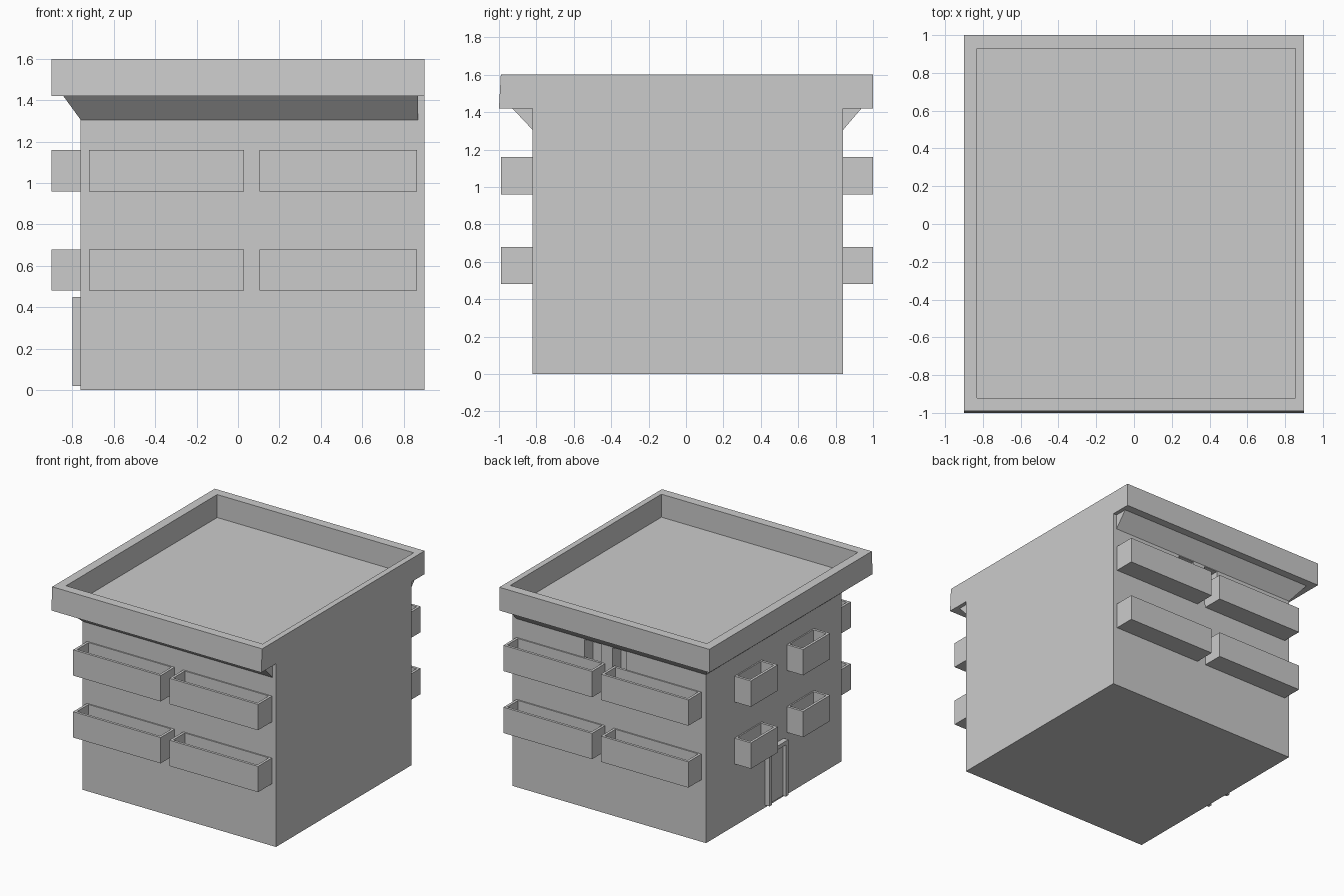
import bpy, bmesh

if "Cube" in bpy.data.objects:
    bpy.data.objects.remove(bpy.data.objects["Cube"])


def make_object(name, bm):
    bmesh.ops.recalc_face_normals(bm, faces=bm.faces)
    mesh = bpy.data.meshes.new(name)
    bm.to_mesh(mesh)
    bm.free()
    obj = bpy.data.objects.new(name, mesh)
    bpy.context.collection.objects.link(obj)
    return obj


def rect(bm, x0, x1, y0, y1, z):
    return [bm.verts.new((x, y, z)) for x, y in ((x0, y0), (x1, y0), (x1, y1), (x0, y1))]


def bridge(bm, a, b):
    for i in range(len(a)):
        j = (i + 1) % len(a)
        bm.faces.new((a[i], a[j], b[j], b[i]))


def block(name, low, high):
    """Solid between two rectangles, each (x0, x1, y0, y1, z)."""
    bm = bmesh.new()
    a, b = rect(bm, *low), rect(bm, *high)
    bridge(bm, a, b)
    bm.faces.new(a)
    bm.faces.new(b)
    return make_object(name, bm)


def box(name, x0, x1, y0, y1, z0, z1):
    return block(name, (x0, x1, y0, y1, z0), (x0, x1, y0, y1, z1))


def tray(name, x0, x1, y0, y1, z0, z1, wall=0.02):
    """Open-topped box with a wall thickness."""
    bm = bmesh.new()
    inner = (x0 + wall, x1 - wall, y0 + wall, y1 - wall)
    loops = [rect(bm, x0, x1, y0, y1, z0), rect(bm, x0, x1, y0, y1, z1),
             rect(bm, *inner, z1), rect(bm, *inner, z0 + wall)]
    for a, b in zip(loops, loops[1:]):
        bridge(bm, a, b)
    bm.faces.new(loops[0])
    bm.faces.new(loops[-1])
    return make_object(name, bm)


# Building body with two narrow door recesses in the upper back wall
body = box("building_body", -0.76, 0.90, -0.82, 0.84, 0.0, 1.42)
for i, (x0, x1) in enumerate(((0.14, 0.28), (-0.08, 0.04))):
    cutter = box(f"recess_cutter_{i}", x0, x1, 0.74, 0.95, 0.98, 1.30)
    cutter.hide_render = True
    cutter.hide_set(True)
    mod = body.modifiers.new("recess", 'BOOLEAN')
    mod.object = cutter
    mod.operation = 'DIFFERENCE'
    mod.solver = 'EXACT'

# Flared cornice, whose top is the roof deck
block("cornice", (-0.76, 0.87, -0.82, 0.84, 1.305), (-0.845, 0.87, -0.93, 0.94, 1.422))

# Parapet ring around the roof, front face leaning out slightly at the bottom
bm = bmesh.new()
inside = (-0.83, 0.855, -0.92, 0.93)
ring = [rect(bm, -0.90, 0.90, -1.0, 1.0, 1.42), rect(bm, -0.90, 0.90, -0.99, 1.0, 1.60),
        rect(bm, *inside, 1.60), rect(bm, *inside, 1.42)]
for k in range(4):
    bridge(bm, ring[k], ring[(k + 1) % 4])
make_object("parapet", bm)

# Balconies on two floors: wide pairs front and back, small pairs on the left
for floor, z in enumerate((0.48, 0.96), 1):
    for side, x0, x1 in (("left", -0.72, 0.03), ("right", 0.105, 0.865)):
        tray(f"front_balcony_{floor}_{side}", x0, x1, -0.99, -0.81, z, z + 0.2)
        tray(f"back_balcony_{floor}_{side}", x0, x1, 0.83, 1.0, z, z + 0.2)
    for side, y0, y1 in (("front", -0.48, -0.15), ("back", 0.16, 0.49)):
        tray(f"side_balcony_{floor}_{side}", -0.90, -0.75, y0, y1, z, z + 0.2)

# Entrance door on the left: frame posts, lintel and panel
for side, y0, y1 in (("front", -0.11, -0.08), ("back", 0.09, 0.12)):
    box(f"door_post_{side}", -0.80, -0.75, y0, y1, 0.02, 0.45)
box("door_lintel", -0.80, -0.75, -0.08, 0.09, 0.42, 0.45)
box("door_panel", -0.775, -0.75, -0.08, 0.09, 0.02, 0.42)
